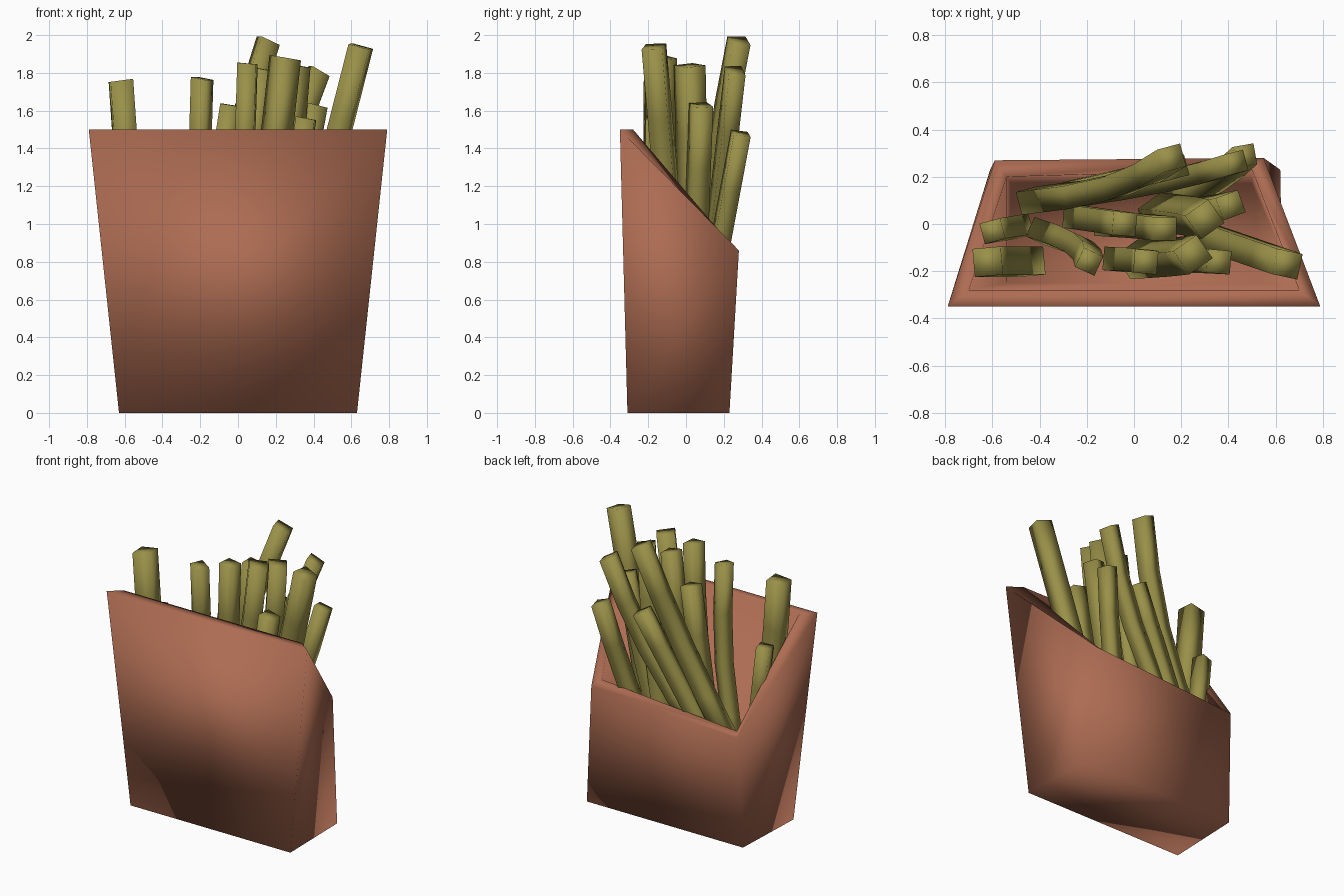
import bpy, bmesh, math
from mathutils import Vector

if "Cube" in bpy.data.objects:
    bpy.data.objects.remove(bpy.data.objects["Cube"])


def material(name, color):
    m = bpy.data.materials.new(name)
    m.diffuse_color = (*color, 1)
    m.use_nodes = True
    m.node_tree.nodes["Principled BSDF"].inputs["Base Color"].default_value = m.diffuse_color
    return m


card = material("card", (0.42, 0.15, 0.085))
potato = material("potato", (0.32, 0.28, 0.065))


def finish(bm, name, mat):
    bmesh.ops.recalc_face_normals(bm, faces=bm.faces)
    me = bpy.data.meshes.new(name)
    bm.to_mesh(me)
    bm.free()
    me.shade_smooth()
    me.materials.append(mat)
    ob = bpy.data.objects.new(name, me)
    bpy.context.collection.objects.link(ob)
    return ob


def loft(bm, rings):
    """Skin a list of four-cornered rings and cap both ends."""
    rows = [[bm.verts.new(p) for p in ring] for ring in rings]
    for a, b in zip(rows, rows[1:]):
        for i in range(4):
            j = (i + 1) % 4
            bm.faces.new((a[i], a[j], b[j], b[i]))
    bm.faces.new(rows[0])
    bm.faces.new(rows[-1])


def section(xf, yf, zf, back_right, back_left):
    """Ring with a symmetric front pair and two free back corners."""
    return [(-xf, yf, zf), (xf, yf, zf), back_right, back_left]


# carton: outside wall, sloping rim, inside wall and floor
bm = bmesh.new()
loft(bm, [
    section(0.63, -0.31, 0.00, (0.62, 0.23, 0.00), (-0.61, 0.23, 0.00)),
    section(0.79, -0.35, 1.50, (0.55, 0.28, 0.86), (-0.59, 0.27, 0.79)),
    section(0.70, -0.28, 1.50, (0.50, 0.23, 0.90), (-0.54, 0.20, 0.80)),
    section(0.54, -0.25, 0.06, (0.50, 0.17, 0.06), (-0.52, 0.17, 0.06)),
])
finish(bm, "carton", card)


# fries: square sticks along a slightly bent path
def fry(top, foot, width, twist, bend_x, bend_y=0.0):
    top, foot = Vector(top), Vector(foot)
    tilt = (top - foot).normalized()
    bm = bmesh.new()
    rings = []
    for k in range(5):
        t = k / 4
        c = foot.lerp(top, t)
        c += Vector((bend_x, bend_y, 0)) * math.sin(math.pi * t)
        ring = []
        for i in range(4):
            a = math.radians(45 + 90 * i + twist)
            dx, dy = (width * 0.707 * f(a) for f in (math.cos, math.sin))
            # keep each ring square to the stick
            dz = -(dx * tilt.x + dy * tilt.y) / tilt.z
            ring.append(c + Vector((dx, dy, dz)))
        rings.append(ring)
    loft(bm, rings)
    return finish(bm, "fry", potato)


fries = [  # top centre, foot centre, width, twist, bend
    ((-0.62, -0.16, 1.76), (-0.44, -0.16, 0.40), 0.12, 5, -0.03),
    ((-0.60, -0.03, 1.33), (-0.48, -0.01, 0.20), 0.09, 15, 0.0),
    ((-0.19, -0.16, 1.77), (-0.40, -0.03, 0.40), 0.09, -25, 0.06),
    ((-0.04, 0.00, 1.63), (-0.25, 0.03, 0.30), 0.10, -5, 0.0),
    ((0.05, -0.16, 1.85), (-0.08, -0.15, 0.40), 0.10, -5, 0.03),
    ((0.16, 0.28, 1.97), (-0.44, 0.10, 0.60), 0.10, 15, 0.06, -0.03),
    ((0.25, -0.13, 1.88), (0.00, -0.15, 0.40), 0.12, 35, 0.03),
    ((0.30, 0.02, 1.84), (0.10, 0.05, 0.40), 0.12, 35, 0.03),
    ((0.13, -0.02, 1.82), (-0.12, 0.00, 0.40), 0.10, 0, 0.03),
    ((0.36, -0.16, 1.56), (0.12, -0.15, 0.30), 0.10, -5, 0.02),
    ((0.65, -0.17, 1.94), (0.27, -0.04, 0.45), 0.11, -12, 0.0),
    ((0.41, 0.08, 1.63), (0.08, 0.03, 0.30), 0.10, 20, 0.03),
    ((0.43, 0.26, 1.81), (-0.25, 0.12, 0.60), 0.09, 15, 0.08),
    ((0.47, 0.29, 1.48), (0.14, 0.07, 0.30), 0.09, 10, 0.03),
    ((0.18, 0.24, 1.48), (-0.30, 0.13, 0.60), 0.09, 15, 0.0),
]
for i, spec in enumerate(fries, 1):
    fry(*spec).name = f"fry_{i:02d}"
